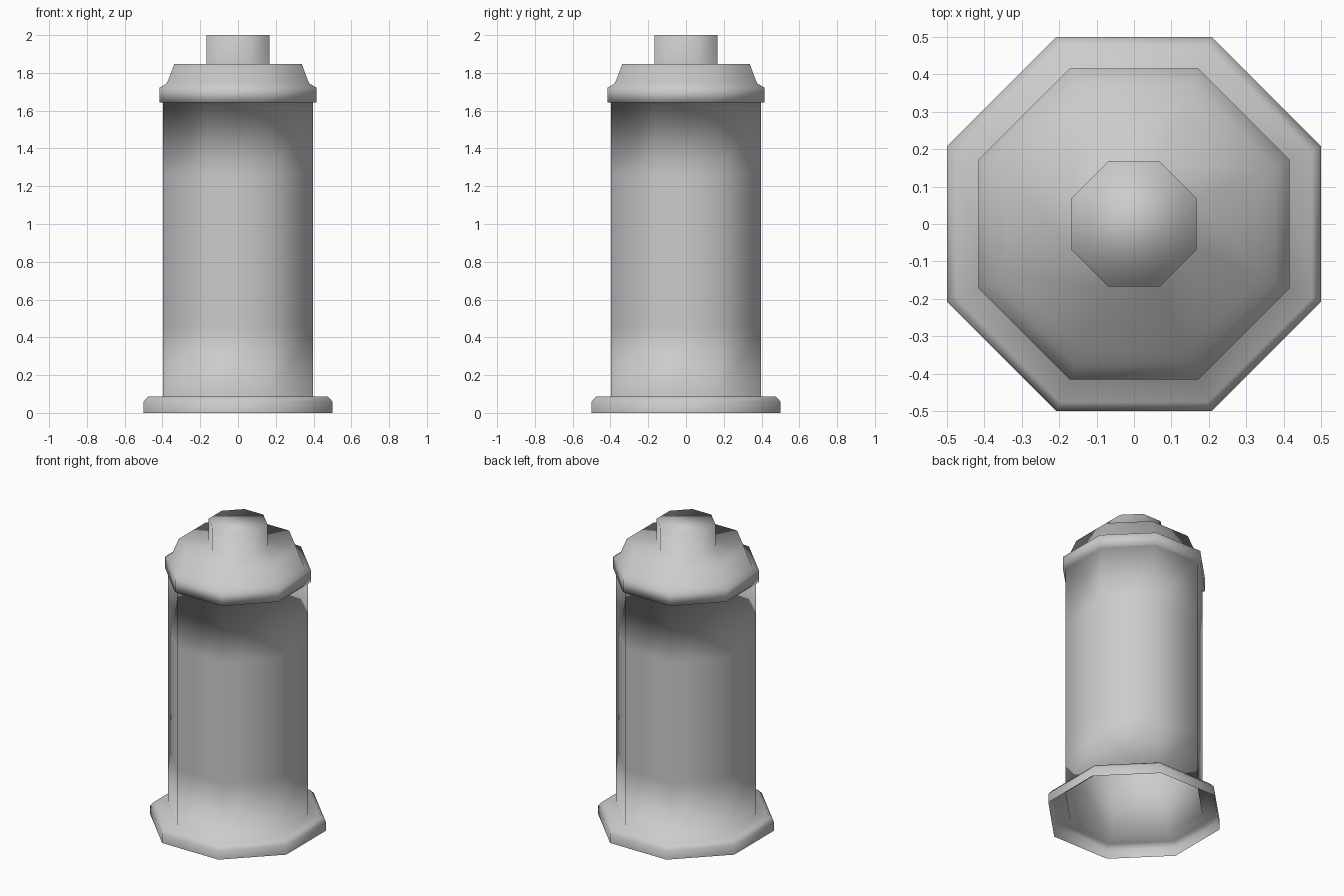
import bpy
import bmesh
from math import cos, sin, pi

SIDES = 8

cube = bpy.data.objects.get("Cube")
if cube:
    bpy.data.objects.remove(cube, do_unlink=True)

# Profile from the open foot up to the knob: (flat-to-centre distance, height)
foot = [(0.5, 0), (0.5, 0.06), (0.475, 0.088)]
shaft = [(0.398, z) for z in (0.088, 0.46, 1.26, 1.643)]
cap = [(0.415, 1.643), (0.415, 1.722), (0.376, 1.745), (0.337, 1.848)]
knob = [(0.167, 1.848), (0.167, 2.0)]


def lathe(name, profile, material):
    """Turn a profile into an octagonal hollow body, closed at the top only."""
    bm = bmesh.new()
    rings = []
    for apothem, z in profile:
        radius = apothem / cos(pi / SIDES)
        angles = [(i + 0.5) * 2 * pi / SIDES for i in range(SIDES)]
        rings.append([bm.verts.new((radius * cos(a), radius * sin(a), z)) for a in angles])
    for low, high in zip(rings, rings[1:]):
        for i in range(SIDES):
            j = (i + 1) % SIDES
            bm.faces.new((low[i], low[j], high[j], high[i]))
    bm.faces.new(rings[-1])
    for face in bm.faces:
        face.smooth = True
    mesh = bpy.data.meshes.new(name)
    bm.to_mesh(mesh)
    bm.free()
    mesh.materials.append(material)
    obj = bpy.data.objects.new(name, mesh)
    bpy.context.collection.objects.link(obj)
    return obj


# Single plain grey
grey = bpy.data.materials.new("plain_grey")
grey.use_nodes = True
colour = (0.6, 0.6, 0.6, 1)
grey.diffuse_color = colour
grey.node_tree.nodes["Principled BSDF"].inputs["Base Color"].default_value = colour

# Foot, shaft, cap and knob share one continuous smooth surface
lathe("octagonal_post", foot + shaft + cap + knob, grey)
